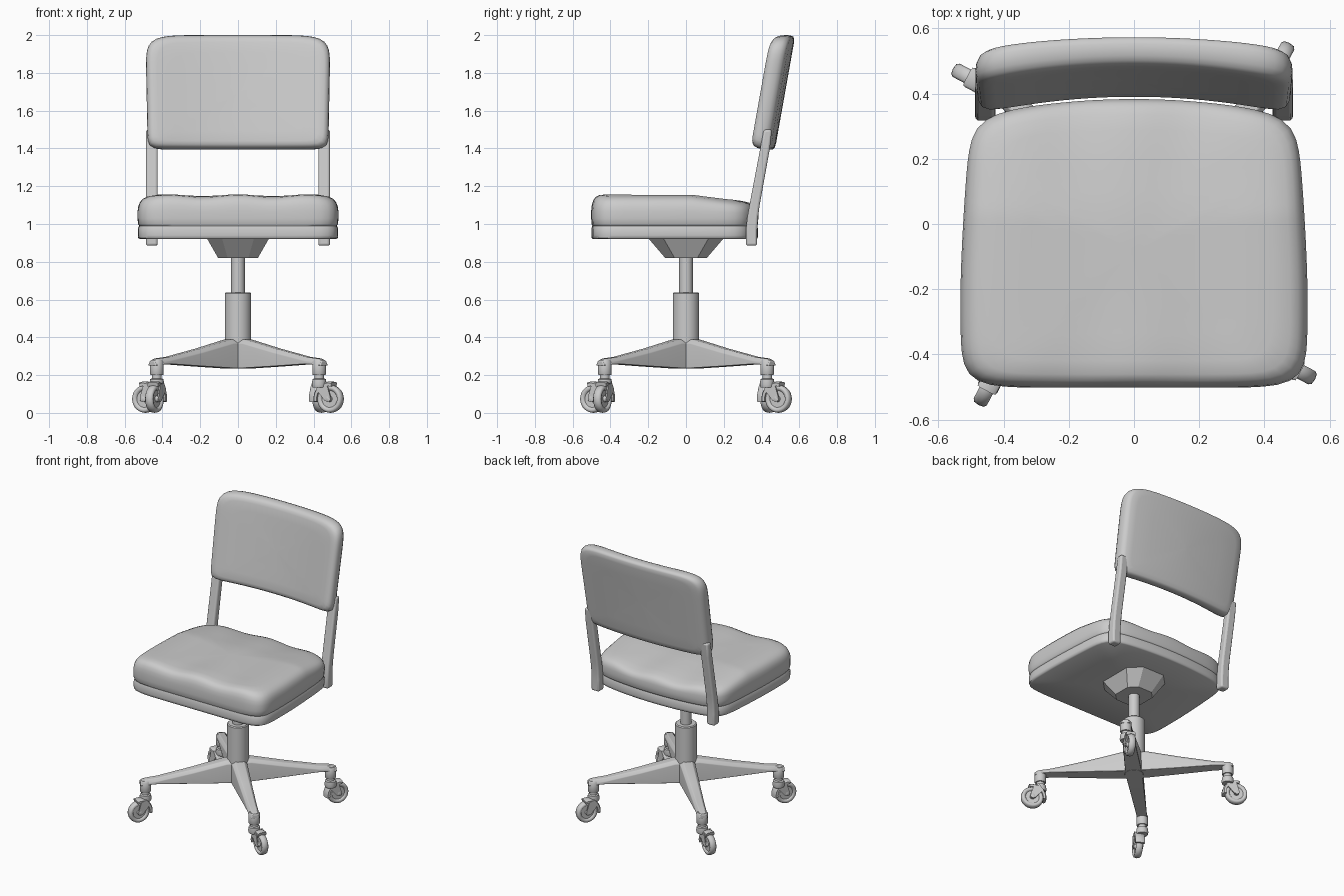
import bpy, bmesh, math
from mathutils import Vector, Matrix

if "Cube" in bpy.data.objects:
    bpy.data.objects.remove(bpy.data.objects["Cube"])

grey = bpy.data.materials.new("light_grey")
grey.diffuse_color = (0.6, 0.6, 0.6, 1)
grey.use_nodes = True
grey.node_tree.nodes["Principled BSDF"].inputs["Base Color"].default_value = grey.diffuse_color


def finish(name, bm, angle=40, bevel=0.0):
    """Turn a bmesh into a smooth shaded object with optional rounded edges."""
    bmesh.ops.recalc_face_normals(bm, faces=bm.faces[:])
    mesh = bpy.data.meshes.new(name)
    bm.to_mesh(mesh)
    bm.free()
    mesh.materials.append(grey)
    ob = bpy.data.objects.new(name, mesh)
    bpy.context.collection.objects.link(ob)
    bpy.ops.object.select_all(action='DESELECT')
    ob.select_set(True)
    bpy.context.view_layer.objects.active = ob
    if bevel:
        m = ob.modifiers.new("round", 'BEVEL')
        m.width, m.segments, m.limit_method = bevel, 3, 'ANGLE'
    bpy.ops.object.shade_smooth_by_angle(angle=math.radians(angle))
    return ob


def loft(name, rings, angle=40, bevel=0.0, matrix=None):
    """Skin a list of equal-length point rings and cap both ends."""
    bm = bmesh.new()
    vs = [[bm.verts.new(p) for p in r] for r in rings]
    n = len(vs[0])
    for a, b in zip(vs, vs[1:]):
        for i in range(n):
            j = (i + 1) % n
            bm.faces.new((a[i], a[j], b[j], b[i]))
    bm.faces.new(vs[0])
    bm.faces.new(vs[-1])
    if matrix:
        bm.transform(matrix)
    return finish(name, bm, angle, bevel)


def lathe(name, profile, matrix=None, seg=32, angle=40):
    """Revolve (radius, z) points around the z axis."""
    return loft(name, [[(r * math.cos(2 * math.pi * i / seg),
                         r * math.sin(2 * math.pi * i / seg), z)
                        for i in range(seg)] for r, z in profile], angle, 0, matrix)


def rounded(n_top, n_bottom, count=112):
    """Unit square outline whose corners get tighter as the exponent grows."""
    pts = []
    for i in range(count):
        a = 2 * math.pi * (i + 0.5) / count
        c, s = math.cos(a), math.sin(a)
        n = n_top if s > 0 else n_bottom
        r = (abs(c) ** n + abs(s) ** n) ** (-1 / n)
        pts.append((c * r, s * r))
    return pts


# ---- Seat: pan and cushion share a tapered outline with a bowed rear edge
def seat_ring(scale, z, puff=0.0):
    ring = []
    for u, v in rounded(10, 9):
        u, v = u * scale, v * scale
        x = u * (0.532 - 0.022 * max(0, v + 0.3) ** 1.5)
        y = -0.087 + 0.415 * v
        y += 0.055 * (1 - u * u) * max(0, v)
        zz = z
        if puff:
            zz -= puff * (0.13 * max(0, y - 0.03) + 0.007 * (1 - math.cos(u * 9)) * scale)
        ring.append((x, y, zz))
    return ring


loft("seat_pan", [seat_ring(s, z) for s, z in
                  [(0.3, 0.92), (0.975, 0.92), (0.993, 0.926), (0.997, 0.94),
                   (0.997, 0.975), (0.985, 0.99), (0.9, 0.99)]], 50)
loft("seat_cushion", [seat_ring(s, z, p) for s, z, p in
                      [(0.9, 0.985, 0), (0.98, 0.987, 0), (0.995, 1.0, 0), (1.0, 1.03, 0),
                       (1.0, 1.07, 0.2), (0.992, 1.1, 0.5), (0.975, 1.125, 0.7),
                       (0.945, 1.143, 0.9), (0.9, 1.153, 1), (0.8, 1.157, 1),
                       (0.6, 1.155, 1), (0.4, 1.153, 1), (0.2, 1.152, 1), (0.03, 1.152, 1)]], 60)


# ---- Backrest: leaning, curved pad with large top corners
def back_ring(scale, depth):
    ring = []
    for u, v in rounded(7.5, 16):
        u, v = u * scale, v * scale
        x = u * (0.484 + 0.006 * v)
        z = 1.693 + 0.307 * v
        front = depth / 0.09
        if v < 0:
            z += 0.02 * front * -v
        y = 0.472 + 0.178 * (z - 1.4) - depth - (0.035 + 0.018 * front) * u * u
        ring.append((x, y, z))
    return ring


loft("backrest", [back_ring(s, d) for s, d in
                  [(0.03, 0.0), (0.3, 0.0), (0.6, 0.0), (0.85, 0.0), (0.94, 0.003),
                   (0.975, 0.01), (0.995, 0.026), (1.0, 0.045), (0.993, 0.062),
                   (0.975, 0.076), (0.94, 0.085), (0.88, 0.089), (0.7, 0.09),
                   (0.45, 0.09), (0.2, 0.09), (0.03, 0.09)]], 60)

# ---- Bent posts joining seat and backrest
for side, label in ((-1, "left"), (1, "right")):
    rings = []
    for z, y0, y1 in [(0.885, 0.317, 0.377), (0.97, 0.317, 0.377), (1.04, 0.325, 0.382),
                      (1.1, 0.336, 0.39), (1.4, 0.393, 0.444), (1.5, 0.411, 0.455)]:
        rings.append([(side * x, y, z) for x, y in
                      ((0.425, y0), (0.487, y0), (0.487, y1), (0.425, y1))])
    loft("back_post_" + label, rings, 40, 0.012)

# ---- Tapered mounting bracket under the seat
def octagon(x, y, cut, z):
    return [(x, -y + cut, z), (x, y - cut, z), (x - cut, y, z), (-x + cut, y, z),
            (-x, y - cut, z), (-x, -y + cut, z), (-x + cut, -y, z), (x - cut, -y, z)]


loft("seat_bracket", [octagon(0.105, 0.11, 0.05, 0.82), octagon(0.165, 0.2, 0.08, 0.925)], 20)

# ---- Central column
lathe("piston", [(0.036, 0.6), (0.036, 0.83)])
lathe("column", [(0.06, 0.235), (0.07, 0.245), (0.07, 0.632), (0.064, 0.638), (0.03, 0.638)])

# ---- Four legs with casters, repeated by quarter turns
for k in range(4):
    turn = Matrix.Rotation(k * math.pi / 2, 4, 'Z')
    leg_m = turn @ Matrix.Rotation(math.radians(-135), 4, 'Z')

    # leg sections: radius, bottom, top, half width
    rings = []
    for r, b, t, w in [(0.0, 0.235, 0.39, 0.055), (0.08, 0.236, 0.388, 0.052),
                       (0.3, 0.246, 0.34, 0.044), (0.53, 0.258, 0.296, 0.036),
                       (0.61, 0.255, 0.288, 0.034), (0.645, 0.25, 0.275, 0.028)]:
        rings.append([(r, -w, b), (r, w, b), (r, w * 0.95, t - 0.02), (r, w * 0.55, t),
                      (r, -w * 0.55, t), (r, -w * 0.95, t - 0.02)])
    loft("leg_%d" % (k + 1), rings, 50, 0.006, leg_m)
    stem = leg_m @ Matrix.Translation((0.608, 0, 0))
    lathe("leg_end_%d" % (k + 1), [(0.034, 0.2), (0.037, 0.206), (0.037, 0.27), (0.03, 0.28)],
          stem, 20)
    lathe("caster_stem_%d" % (k + 1), [(0.026, 0.14), (0.026, 0.21)], stem, 16)

    # caster frame: local x trails outward, local y is the axle
    direction = Vector((-0.47, -0.88, 0)).normalized()
    heading = math.atan2(direction.y, direction.x)
    cast = turn @ Matrix.Translation((-0.442, -0.49, 0.074)) @ Matrix.Rotation(heading, 4, 'Z')
    axle = cast @ Matrix.Rotation(math.pi / 2, 4, 'X')
    lathe("wheel_%d" % (k + 1),
          [(0.01, -0.012), (0.045, -0.012), (0.05, -0.02), (0.062, -0.023), (0.071, -0.017),
           (0.074, 0), (0.071, 0.017), (0.062, 0.023), (0.05, 0.02), (0.045, 0.012),
           (0.01, 0.012)], axle, 28, 50)
    lathe("axle_%d" % (k + 1), [(0.013, -0.033), (0.017, -0.03), (0.017, 0.03), (0.013, 0.033)],
          axle, 16)

    # curved hood over the inner upper side of the wheel
    rings = []
    for i in range(9):
        a = math.radians(75 + 115 * i / 8)
        c, s = math.cos(a), math.sin(a)
        rings.append([(q * c, y, q * s) for q, y in
                      ((0.068, -0.031), (0.084, -0.031), (0.092, -0.02), (0.092, 0.02),
                       (0.084, 0.031), (0.068, 0.031))])
    loft("caster_hood_%d" % (k + 1), rings, 45, 0, cast)

    # fork arms from the hood to the axle
    for y in (-0.029, 0.029):
        shape = [(-0.016, -0.012), (0.012, -0.014), (0.016, 0.008), (-0.005, 0.075),
                 (-0.045, 0.085), (-0.07, 0.05)]
        loft("fork_arm_%d" % (k + 1),
             [[(px, y + e, pz) for px, pz in shape] for e in (-0.004, 0.004)], 40, 0, cast)
    lathe("caster_cap_%d" % (k + 1), [(0.036, 0.135), (0.04, 0.15), (0.036, 0.178), (0.02, 0.185)],
          stem, 20)
